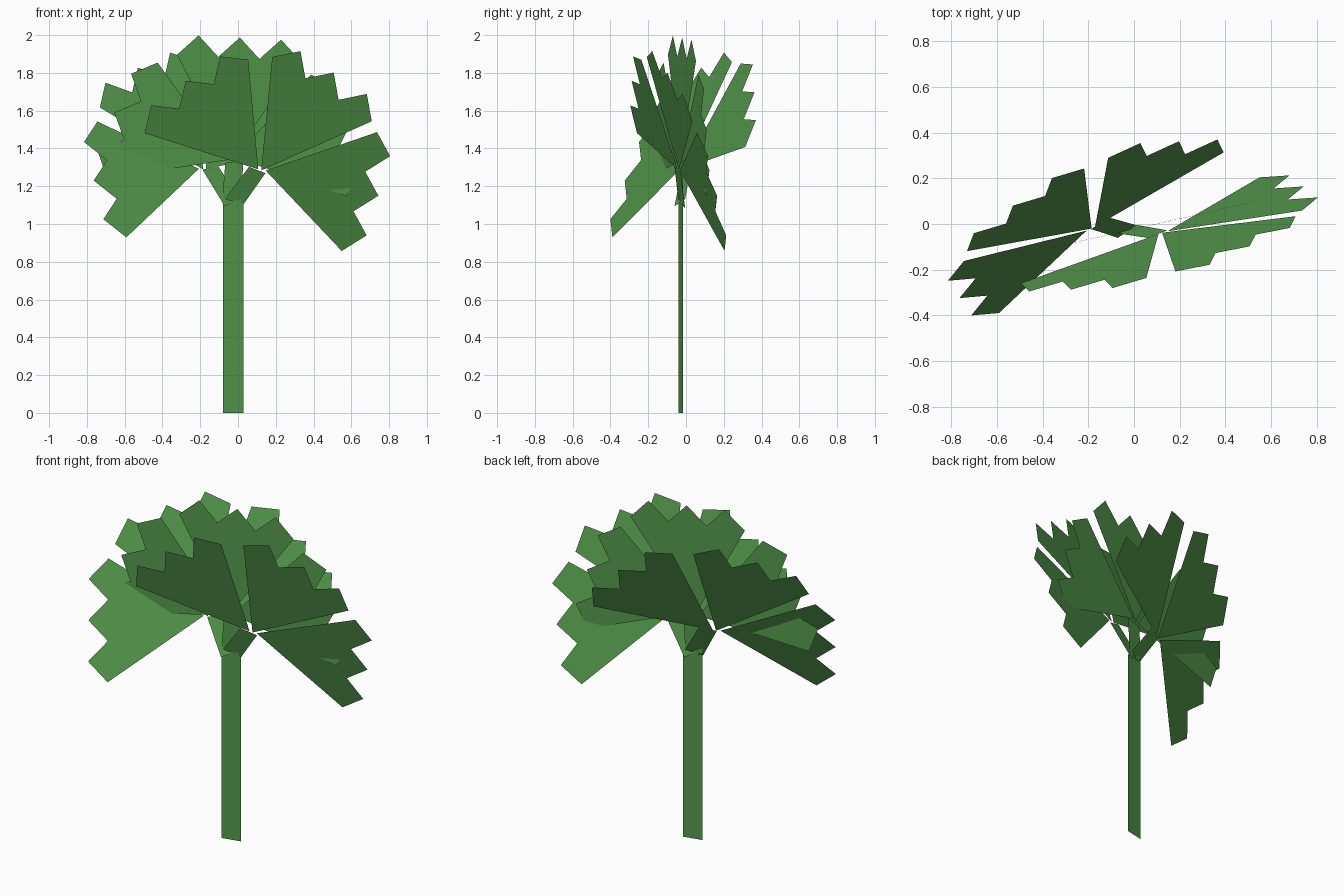
import bpy
import math
from mathutils import Vector, Matrix

if "Cube" in bpy.data.objects:
    bpy.data.objects.remove(bpy.data.objects["Cube"])

green = bpy.data.materials.new("leaf green")
green.diffuse_color = (0.088, 0.315, 0.072, 1)
green.use_nodes = True
green.node_tree.nodes["Principled BSDF"].inputs["Base Color"].default_value = green.diffuse_color


def add_mesh(name, polys):
    """Flat object made from a list of polygons (lists of points)."""
    verts, faces = [], []
    for poly in polys:
        faces.append(range(len(verts), len(verts) + len(poly)))
        verts += poly
    mesh = bpy.data.meshes.new(name)
    mesh.from_pydata([tuple(v) for v in verts], [], [tuple(f) for f in faces])
    mesh.materials.append(green)
    obj = bpy.data.objects.new(name, mesh)
    bpy.context.collection.objects.link(obj)


def leaflet(apex, tip, angle):
    """Wedge with a three-toothed outer edge, in the fan's own plane."""
    turn = Matrix.Rotation(math.radians(angle), 2)
    teeth = [Vector(tip) + turn @ Vector((0.112 * i, 0 if i % 2 == 0 else -0.108))
             for i in range(-3, 4)]
    return [Vector(apex)] + teeth


def fan(name, centre, right, up, shift, stalk_x):
    """Three leaflets and a stalk, placed on a plane given by right and up."""
    # teeth alternate low, high, low ... starting and ending low
    polys = [
        leaflet((-0.017, 0.03), (0, 0.677), 0),
        leaflet((-0.034, 0.026), (-0.66, 0.227 + shift), 69),
        leaflet((0.004, 0.042), (0.61, 0.24 - shift), -70.5),
    ]
    stalk = [(stalk_x - 0.052, -0.2), (stalk_x + 0.052, -0.2),
             (stalk_x + 0.052, 0.03), (stalk_x - 0.045, 0.01)]
    c, r, u = Vector(centre), Vector(right).normalized(), Vector(up).normalized()

    def place(poly):
        return [c + r * p[0] + u * p[1] for p in poly]

    add_mesh(name + "_leaf", [place(p) for p in polys])
    add_mesh(name + "_stalk", [place(stalk)])


# three fan leaves: leaning right, leaning left, upright
fan("right_fan", (0.119, -0.029, 1.251), (0.78, 0.358, -0.504),
    (0.569, -0.101, 0.809), -0.015, -0.04)
fan("left_fan", (-0.183, -0.034, 1.258), (-0.764, -0.539, -0.357),
    (-0.513, 0.169, 0.842), 0.015, -0.065)
fan("middle_fan", (-0.024, -0.027, 1.311), (0.973, 0.22, -0.05),
    (0.05, 0.01, 0.998), 0.02, 0.0)

# flat trunk
add_mesh("trunk", [[(-0.08, -0.04, 0), (0.03, -0.016, 0),
                    (0.03, -0.016, 1.11), (-0.08, -0.04, 1.11)]])
